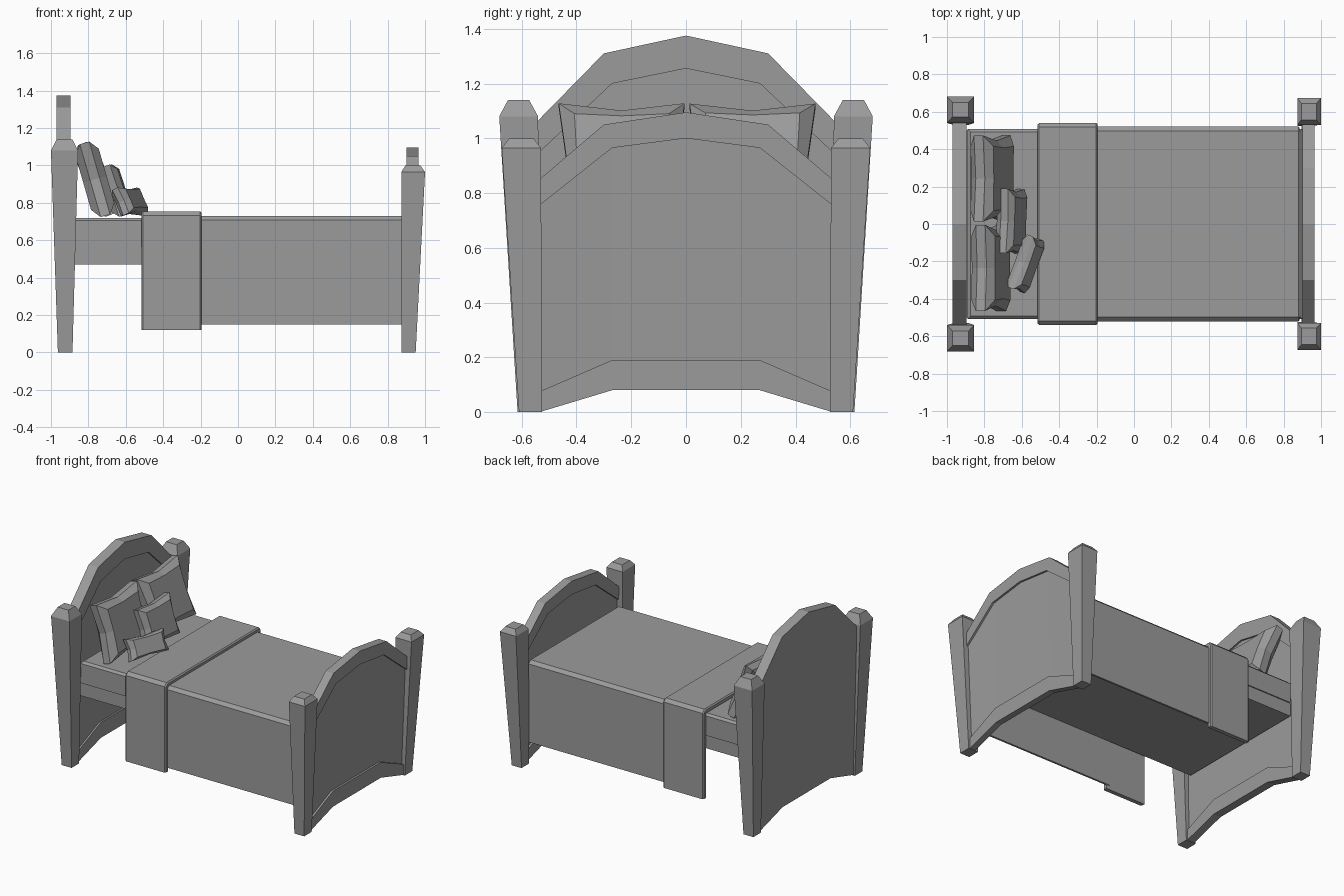
import bpy, bmesh
from math import radians

if "Cube" in bpy.data.objects:
    bpy.data.objects.remove(bpy.data.objects["Cube"])

# One dark grey for the whole bed
grey = bpy.data.materials.new("dark_grey")
grey.diffuse_color = (0.33, 0.33, 0.33, 1)
grey.use_nodes = True
grey.node_tree.nodes["Principled BSDF"].inputs["Base Color"].default_value = grey.diffuse_color


def loft(name, rings):
    """Join equal-length closed rings of points into one solid."""
    bm = bmesh.new()
    vs = [[bm.verts.new(p) for p in r] for r in rings]
    n = len(rings[0])
    for a, b in zip(vs, vs[1:]):
        for i in range(n):
            j = (i + 1) % n
            bm.faces.new((a[i], a[j], b[j], b[i]))
    bm.faces.new(vs[0])
    bm.faces.new(vs[-1])
    bmesh.ops.recalc_face_normals(bm, faces=bm.faces)
    me = bpy.data.meshes.new(name)
    bm.to_mesh(me)
    bm.free()
    me.materials.append(grey)
    ob = bpy.data.objects.new(name, me)
    bpy.context.collection.objects.link(ob)
    return ob


def post(name, levels, side):
    """Tapered post; each level is (z, x0, x1, y0, y1)."""
    loft(name, [[(x0, side * y0, z), (x1, side * y0, z), (x1, side * y1, z), (x0, side * y1, z)]
                for z, x0, x1, y0, y1 in levels])


def panel(name, x0, x1, foot_x0, foot_x1, w, top, inner_top, rec0, rec1):
    """Arched board lofted across y, with recessed fields on its faces.
    top / inner_top: heights at edge, shoulder and centre."""
    bottom, inner_bottom = (0.0, 0.08, 0.08), (0.075, 0.19, 0.19)
    rings = []
    for k, s in ((0, -1), (1, -1), (2, 1), (1, 1), (0, 1)):
        yo = s * (w, 0.30, 0)[k]
        yi = s * (w, 0.27, 0)[k]
        b, ib, t, it = bottom[k], inner_bottom[k], top[k], inner_top[k]
        rings.append([(foot_x0, yi, b), (foot_x1, yi, b), (foot_x1, yi, ib), (foot_x1 - rec1, yi, ib),
                      (x1 - rec1, yi, it), (x1, yi, it), (x1, yo, t), (x0, yo, t),
                      (x0, yi, it), (x0 + rec0, yi, it), (foot_x0 + rec0, yi, ib), (foot_x0, yi, ib)])
    loft(name, rings)


def block(name, x0, x1, y, z0, z1, c=0.0):
    """Box with its top edges chamfered by c."""
    levels = [(z0, 0), (z1 - c, 0), (z1, c)] if c else [(z0, 0), (z1, 0)]
    loft(name, [[(x0 + d, -y + d, z), (x1 - d, -y + d, z), (x1 - d, y - d, z), (x0 + d, y - d, z)]
                for z, d in levels])


def drape(name, x0, x1, y, z0, z1, t, e, c=0.022):
    """Cloth hanging over both sides of the bed, with chamfered shoulders and ends."""
    def section(x, d):
        outer = [(y - d, z0), (y - d, z1 - c - d * .4), (y - c - d * .4, z1 - d)]
        inner = [(y - t, z0), (y - t, z1 - c - t * .4), (y - c - t * .4, z1 - t)]
        pts = outer + [(-a, b) for a, b in reversed(outer)]
        pts += [(-a, b) for a, b in inner] + list(reversed(inner))
        return [(x, a, b) for a, b in pts]
    loft(name, [section(x0, e), section(x0 + e, 0), section(x1 - e, 0), section(x1, e)])


def pillow(name, loc, w, h, t, rot, pinch):
    """Cushion with pulled-in edges and a raised middle on each face."""
    def ring(x, s, p):
        a, b = w / 2 * s, h / 2 * s
        return [(x, -a, -b), (x, 0, -b + p), (x, a, -b), (x, a - p, 0),
                (x, a, b), (x, 0, b - p), (x, -a, b), (x, -a + p, 0)]
    p = pinch * w
    ob = loft(name, [ring(-t / 2, .75, p * .3), ring(-t * .2, 1, p),
                     ring(t * .2, 1, p), ring(t / 2, .75, p * .3)])
    ob.location = loc
    ob.rotation_euler = [radians(a) for a in rot]


# Four tapered corner posts with bevelled caps
for side, label in ((-1, "front"), (1, "back")):
    post("head_post_" + label, [(0, -.963, -.885, .53, .615), (1.08, -1, -.855, .54, .682),
                                (1.14, -.97, -.885, .573, .65)], side)
    post("foot_post_" + label, [(0, .873, .95, .525, .61), (.965, .873, 1, .53, .673),
                                (1.0, .895, .975, .557, .645)], side)

# Arched headboard and footboard
panel("headboard", -.97, -.895, -.953, -.895, .545, (1.06, 1.31, 1.375), (.94, 1.20, 1.255), 0, .012)
panel("footboard", .902, .965, .895, .94, .535, (.85, 1.05, 1.095), (.755, .965, 1.0), .014, .014)

# Bed base and mattress
block("bed_base", -.895, .905, .50, .47, .565)
block("mattress", -.89, .90, .508, .565, .72, .015)

# Blanket and its folded-over band
drape("blanket", -.22, .885, .52, .15, .73, .014, .006)
drape("blanket_fold", -.515, -.195, .54, .12, .755, .03, .008)

# Pillows
pillow("large_pillow_front", (-.765, -.235, .926), .46, .405, .13, (0, -16, 0), .06)
pillow("large_pillow_back", (-.758, .243, .926), .46, .41, .13, (0, -21, 0), .06)
pillow("square_cushion", (-.655, .015, .866), .345, .28, .10, (0, -18, -2), .045)
pillow("small_cushion", (-.577, -.213, .807), .30, .15, .085, (0, -25, -20), .045)
